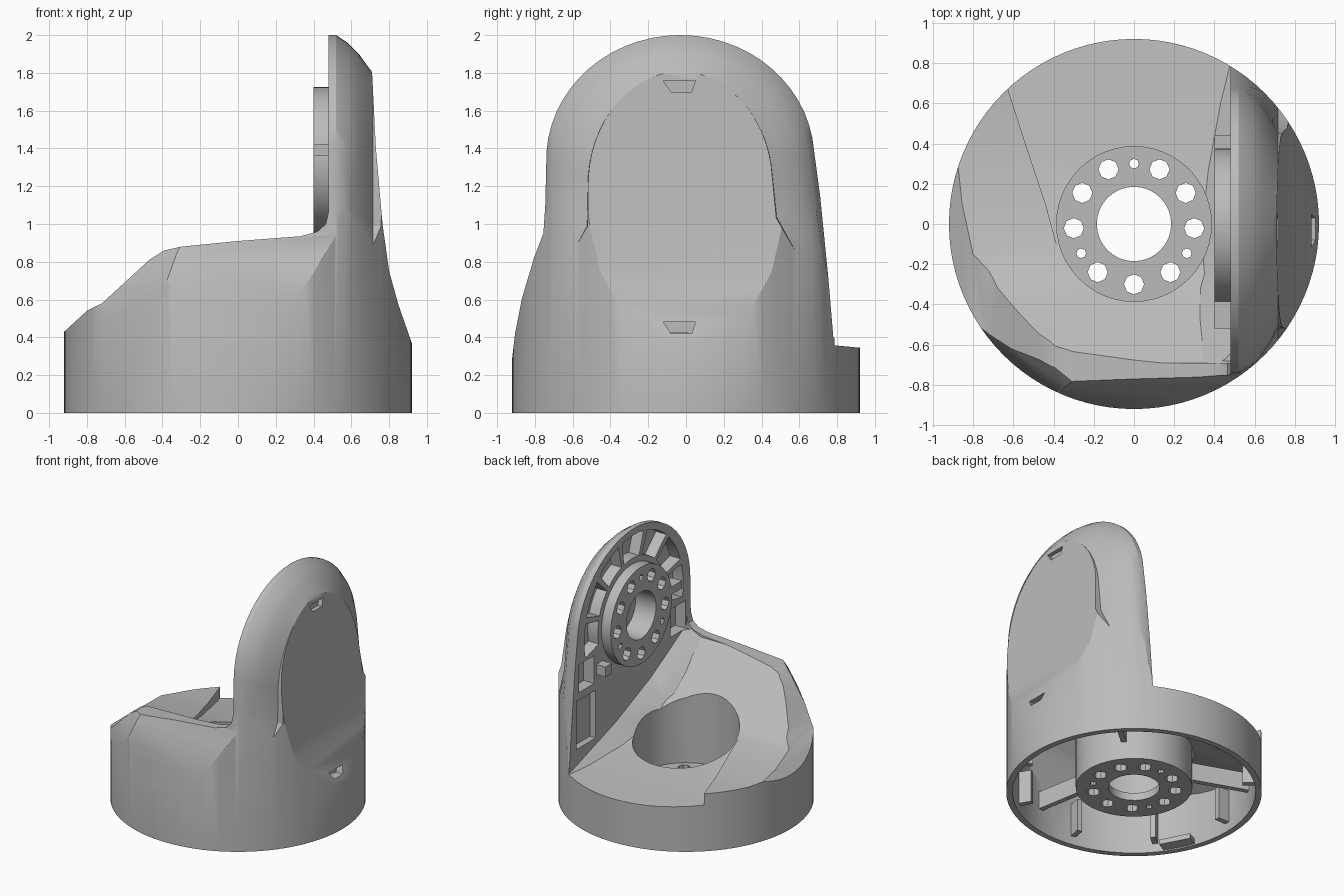
import bpy, bmesh, math
from mathutils import Matrix

if "Cube" in bpy.data.objects:
    bpy.data.objects.remove(bpy.data.objects["Cube"])

grey = bpy.data.materials.new("matte grey")
grey.use_nodes = True
colour = (0.5, 0.5, 0.5, 1)
grey.diffuse_color = colour
grey.node_tree.nodes["Principled BSDF"].inputs["Base Color"].default_value = colour


def finish(name, bm):
    bmesh.ops.recalc_face_normals(bm, faces=bm.faces)
    mesh = bpy.data.meshes.new(name)
    bm.to_mesh(mesh)
    bm.free()
    mesh.materials.append(grey)
    ob = bpy.data.objects.new(name, mesh)
    bpy.context.collection.objects.link(ob)
    return ob


def loft(name, rings):
    bm = bmesh.new()
    rows = [[bm.verts.new(p) for p in ring] for ring in rings]
    n = len(rows[0])
    for a, b in zip(rows, rows[1:]):
        for i in range(n):
            j = (i + 1) % n
            bm.faces.new((a[i], a[j], b[j], b[i]))
    bm.faces.new(rows[0])
    bm.faces.new(rows[-1])
    return finish(name, bm)


def prism(name, pts, axis, a, b):
    place = {"x": lambda p, t: (t, p[0], p[1]),
             "y": lambda p, t: (p[0], t, p[1]),
             "z": lambda p, t: (p[0], p[1], t)}[axis]
    return loft(name, [[place(p, t) for p in pts] for t in (a, b)])


def arc(cx, cy, r, start, end, n):
    return [(cx + r * math.cos(math.radians(start + (end - start) * i / n)),
             cy + r * math.sin(math.radians(start + (end - start) * i / n)))
            for i in range(n + 1)]


def disc(name, axis, centre, r, a, b, n=48):
    return prism(name, arc(*centre, r, 0, 360, n)[:-1], axis, a, b)


def box(name, lo, hi, turn=0):
    ob = prism(name, [(lo[0], lo[1]), (hi[0], lo[1]), (hi[0], hi[1]), (lo[0], hi[1])],
               "z", lo[2], hi[2])
    ob.data.transform(Matrix.Rotation(math.radians(turn), 4, "Z"))
    return ob


def combine(target, tool, operation):
    mod = target.modifiers.new("cut", "BOOLEAN")
    mod.operation = operation
    mod.solver = "EXACT"
    mod.object = tool
    bpy.context.view_layer.objects.active = target
    bpy.ops.object.modifier_apply(modifier=mod.name)
    bpy.data.objects.remove(tool)


def cut(target, tool):
    combine(target, tool, "DIFFERENCE")


# Ring of large and small bolt holes
def bolt_holes(target, axis, centre, a, b):
    for radius, angles in ((0.05, (-90, -53, -127, -4, 184, 31, 149, 65, 115)),
                           (0.024, (-29, -151, 90))):
        for angle in angles:
            t = math.radians(angle)
            spot = (centre[0] + 0.3 * math.cos(t), centre[1] + 0.3 * math.sin(t))
            cut(target, disc("bolt", axis, spot, radius, a, b, 8))


# Outer shell: round base, trimmed by the front profile and the domed side outline
shell = disc("base_and_upright", "z", (0, 0), 0.92, 0, 2.1, 96)
front = [(-1, -0.1), (-1, 0.4), (-0.92, 0.43), (-0.8, 0.54), (-0.72, 0.58), (-0.6, 0.69),
         (-0.47, 0.81), (-0.39, 0.86), (-0.3, 0.88), (0, 0.91), (0.33, 0.935), (0.42, 0.96),
         (0.465, 1.0), (0.48, 1.07), (0.48, 2.1), (0.6, 2.1), (0.71, 1.8), (0.73, 1.4),
         (0.765, 1.0), (0.8, 0.75), (0.85, 0.57), (0.92, 0.37), (1, 0.3), (1, -0.1)]
combine(shell, prism("front_trim", front, "y", -1.2, 1.2), "INTERSECT")

dome = [(-0.03 + 0.71 * math.cos(a), 1.34 + 0.66 * math.sin(a))
        for a in [math.radians(4 + 172 * i / 28) for i in range(29)]]
side = [(1, -0.1), (1, 0.345), (0.83, 0.365), (0.78, 0.4), (0.755, 0.7), (0.71, 1.15)] + dome + \
       [(-0.745, 1.1), (-0.755, 0.95), (-0.805, 0.82), (-0.87, 0.6), (-0.905, 0.42),
        (-0.925, 0.25), (-1, -0.1)]
sections = [(-1.1, 1, 1), (0.52, 1, 1), (0.58, 0.96, 0.98), (0.64, 0.87, 0.95),
            (0.69, 0.76, 0.915), (0.715, 0.69, 0.9), (1.1, 0.66, 0.89)]


# The taper fades out towards the base
def tapered(y, z, sy):
    fade = min(1, max(0, (z - 0.6) / 0.5))
    return -0.03 + (y + 0.03) * (1 + (sy - 1) * fade)


combine(shell, loft("side_trim", [[(x, tapered(y, z, sy), z * sz) for y, z in side]
                                  for x, sy, sz in sections]), "INTERSECT")

# Bevel across the front left corner
corner = prism("corner_cut", [(0.93, 0.46), (1.2, 0.3), (1.2, 1.5), (0.7, 1.5), (0.7, 1.0),
                              (0.8, 0.83), (0.87, 0.68)], "y", -0.9, 0.9)
corner.data.transform(Matrix.Rotation(math.radians(225), 4, "Z"))
cut(shell, corner)


# Wedge left standing where the deck sweeps up to the upright
def wedge():
    return loft("wedge", [[(x, y, 0.2), (0.6, y, 0.2), (0.6, y, top + 0.06), (0.48, y, top), (x, y, low)]
                          for y, x, low, top in ((0.79, 0.47, 0.35, 0.36), (0.2, 0.34, 0.42, 0.55),
                                                 (-0.25, 0.31, 0.54, 0.74), (-0.75, 0.29, 0.92, 1.02))])


# Concave ramp behind the front wall, then the lower rear deck with a stepped edge
ramp = prism("ramp_cut", [(1.2, 0.45), (0.4, 0.46), (0.1, 0.49), (-0.15, 0.54), (-0.32, 0.62),
                          (-0.46, 0.73), (-0.58, 0.84), (-0.69, 0.92), (-0.69, 1.5), (1.2, 1.5)],
             "x", -1.1, 0.479)
deck = prism("deck_cut", [(1.2, 0.31), (0.92, 0.345), (0.6, 0.375), (0.27, 0.425), (0, 0.485),
                          (-0.2, 0.56), (-0.4, 0.78), (-0.4, 1.5), (1.2, 1.5)], "x", -1.1, 1.1)
edge = [(0.479, 1.1), (0.479, -0.5), (-0.38, -0.5), (-0.385, -0.1),
        (-0.44, 0.1), (-0.53, 0.37), (-0.63, 0.68), (-0.72, 1.1)]
combine(deck, prism("deck_edge", edge, "z", 0, 1.4), "INTERSECT")
for tool in (ramp, deck):
    cut(tool, wedge())
    cut(shell, tool)

# Hollow underside that leaves a central tube
cavity = disc("cavity", "z", (0, 0), 0.875, -0.2, 1.5, 64)
combine(cavity, prism("ceiling", [(0.95, -0.3), (0.95, 0.28), (0.27, 0.36), (-0.15, 0.46),
                                  (-0.4, 0.62), (-0.62, 0.78), (-0.74, 0.65), (-0.86, 0.4),
                                  (-0.9, -0.3)], "x", -1.1, 1.1), "INTERSECT")
combine(cavity, prism("left_limit", [(-1, -0.3), (-1, 0.34), (-0.7, 0.48), (-0.4, 0.7), (0.6, 0.86),
                                     (0.78, 0.5), (0.95, 0.28), (0.95, -0.3)],
                      "y", -1.1, 1.1), "INTERSECT")
cut(cavity, disc("tube_keep", "z", (0, 0), 0.42, 0.04, 2))
cut(shell, cavity)
cut(shell, disc("well", "z", (0, 0), 0.385, 0.1, 1.3))
cut(shell, disc("well_bore", "z", (0, 0), 0.185, -0.1, 0.3, 32))
bolt_holes(shell, "z", (0, 0), -0.1, 0.3)

# Pockets around the upright's inner face
CY, CZ = -0.01, 1.34
for k in range(7):
    s = -12 + 29.5 * k
    pocket = arc(CY, CZ, 0.43, s, s + 25, 4) + arc(CY - 0.02, CZ - 0.01, 0.62, s + 25, s, 4)
    cut(shell, prism("pocket", pocket, "x", 0.4, 0.57))
for y0, y1 in ((0.47, 0.66), (-0.68, -0.49)):
    cut(shell, box("lower_pocket", (0.4, y0, 0.96), (0.57, y1, 1.18)))
cut(shell, box("rear_pocket", (0.4, 0.45, 0.52), (0.53, 0.69, 0.9)))

# Small slots in the outer panel
for x, z in ((0.68, 1.73), (0.84, 0.45)):
    slot = [(-0.12, z + 0.03), (0.05, z + 0.03), (0.03, z - 0.03), (-0.08, z - 0.03)]
    cut(shell, prism("slot", slot, "x", x, 1.1))

# Raised bearing ring and stop tabs on the upright
ring = disc("bearing_ring", "x", (CY, CZ), 0.385, 0.4, 0.49)
bolt_holes(ring, "x", (CY, CZ), 0.3, 0.47)
cut(ring, disc("bore", "x", (CY, CZ), 0.185, 0.3, 0.6, 32))
cut(shell, disc("upright_bore", "x", (CY, CZ), 0.185, 0.3, 0.58, 32))
extras = [box("rear_stop_tab", (0.4, 0.36, 1.02), (0.49, 0.44, 1.1)),
          box("front_stop_tab", (0.4, -0.52, 1.36), (0.49, -0.37, 1.42))]

# Stiffening ribs and a connector plate under the base
for i in range(9):
    extras.append(box("base_rib", (0.78, -0.02, 0.07), (0.89, 0.02, 0.33), 20 + 40 * i))
for i in range(3):
    extras.append(box("base_web", (0.4, -0.02, 0.18), (0.89, 0.02, 0.32), 40 + 120 * i))
extras.append(box("connector_plate", (0.78, -0.12, 0.01), (0.89, 0.12, 0.05), 208))

bpy.ops.object.select_all(action="DESELECT")
for ob in [shell, ring] + extras:
    ob.select_set(True)
bpy.context.view_layer.objects.active = shell
bpy.ops.object.shade_smooth_by_angle(angle=math.radians(28))
